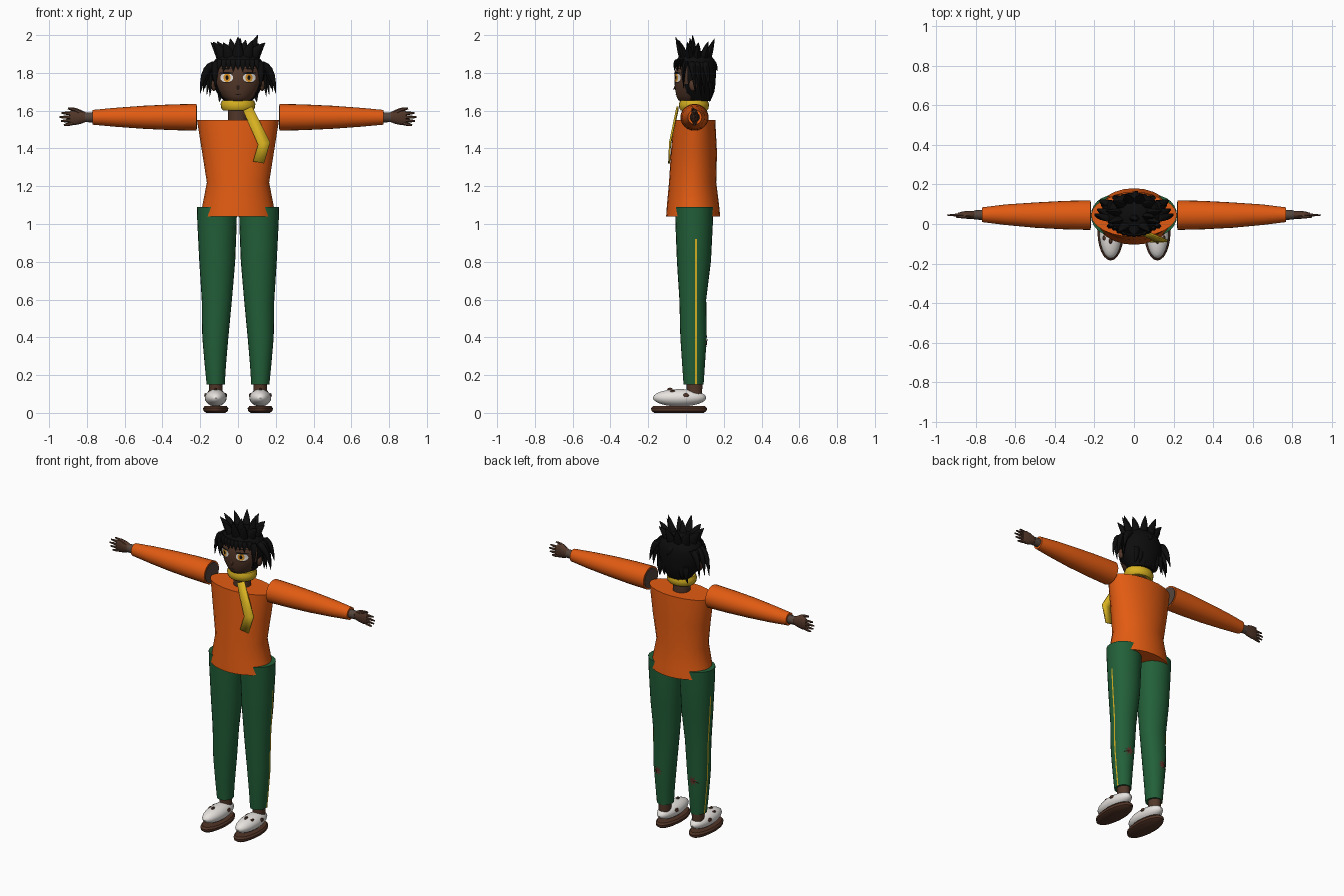
import bpy, bmesh, math, random
from mathutils import Vector

random.seed(4)
cube = bpy.data.objects.get("Cube")
if cube:
    bpy.data.objects.remove(cube)


def material(name, r, g, b):
    m = bpy.data.materials.new(name)
    m.use_nodes = True
    m.diffuse_color = (r, g, b, 1)
    m.node_tree.nodes["Principled BSDF"].inputs["Base Color"].default_value = (r, g, b, 1)
    return m


SKIN = material("dark_skin", .085, .038, .022)
HAIR = material("black_hair", .004, .004, .004)
ORANGE = material("orange_cloth", .76, .105, .006)
GREEN = material("green_cloth", .016, .115, .04)
YELLOW = material("yellow_cloth", .68, .44, .015)
WHITE = material("white", .8, .77, .74)
SOLE = material("sole_brown", .085, .035, .02)
AMBER = material("amber", .75, .3, .02)
SCRAPE = material("scrape_red", .12, .035, .024)
CUFF = material("cuff_taupe", .09, .06, .045)


def finish(name, bm, mat, angle=40):
    bmesh.ops.recalc_face_normals(bm, faces=bm.faces[:])
    me = bpy.data.meshes.new(name)
    bm.to_mesh(me)
    bm.free()
    me.materials.append(mat)
    me.shade_smooth()
    me.set_sharp_from_angle(angle=math.radians(angle))
    ob = bpy.data.objects.new(name, me)
    bpy.context.collection.objects.link(ob)
    return ob


def skin_rings(bm, rings):
    """Bridge rings of vertices and cap both ends."""
    n = len(rings[0])
    for a, b in zip(rings, rings[1:]):
        for i in range(n):
            j = (i + 1) % n
            bm.faces.new((a[i], a[j], b[j], b[i]))
    bm.faces.new(rings[0])
    bm.faces.new(rings[-1])


def loft(name, rings, mat, axis="z", side=1, n=24):
    """Rings are (position, centre 1, centre 2, radius 1, radius 2) along z or x."""
    bm = bmesh.new()
    loops = []
    for p, c1, c2, r1, r2 in rings:
        loop = []
        for i in range(n):
            t = 2 * math.pi * i / n
            u, v = c1 + r1 * math.cos(t), c2 + r2 * math.sin(t)
            loop.append(bm.verts.new((side * u, v, p) if axis == "z" else (side * p, u, v)))
        loops.append(loop)
    skin_rings(bm, loops)
    return finish(name, bm, mat)


def ellipsoid(name, centre, radii, mat, seg=24):
    bm = bmesh.new()
    bmesh.ops.create_uvsphere(bm, u_segments=seg, v_segments=seg // 2, radius=1)
    for v in bm.verts:
        v.co = Vector(a * r + c for a, r, c in zip(v.co, radii, centre))
    return finish(name, bm, mat)


def strand(bm, p0, p1, p2, r, flat=1.0, tip=.05, steps=5, n=6):
    """Tapered tube along a quadratic curve."""
    p0, p1, p2 = Vector(p0), Vector(p1), Vector(p2)
    axis = (p2 - p0).normalized()
    u = axis.cross(Vector((0, 1, 0))).normalized()
    w = axis.cross(u)
    loops = []
    for k in range(steps + 1):
        t = k / steps
        c = p0 * (1 - t) ** 2 + p1 * 2 * t * (1 - t) + p2 * t * t
        s = r * (tip + (1 - tip) * (1 - t ** 2))
        loops.append([bm.verts.new(c + u * s * math.cos(a) + w * s * flat * math.sin(a))
                      for a in (2 * math.pi * i / n for i in range(n))])
    skin_rings(bm, loops)


def ring_at(rings, z):
    for a, b in zip(rings, rings[1:]):
        if a[0] <= z <= b[0]:
            t = (z - a[0]) / (b[0] - a[0])
            return [p + (q - p) * t for p, q in zip(a, b)]
    return rings[-1]


def decal(name, rings, centre, outline, mat, lift, facing=-1, side=1):
    """Thin fan laid over the front (-1) or back (+1) of a lofted form."""
    bm = bmesh.new()
    verts = []
    for dx, dz in [(0, 0)] + outline:
        x, z = centre[0] + dx, centre[1] + dz
        _, cx, cy, rx, ry = ring_at(rings, z)
        y = cy + facing * (ry * math.sqrt(max(0, 1 - ((x - cx) / rx) ** 2)) + lift)
        verts.append(bm.verts.new((side * x, y, z)))
    hub, rim = verts[0], verts[1:]
    for i, v in enumerate(rim):
        bm.faces.new((hub, v, rim[(i + 1) % len(rim)]))
    bm.normal_update()
    ob = finish(name, bm, mat)
    if ob.data.polygons[0].normal.y * facing < 0:
        ob.data.flip_normals()
    return ob


def oval(rx, rz, n=20):
    return [(rx * math.cos(2 * math.pi * i / n), rz * math.sin(2 * math.pi * i / n)) for i in range(n)]


# Torso, neck and scarf
loft("jacket", [(1.04, 0, .038, .2, .143), (1.1, 0, .037, .188, .138), (1.22, 0, .035, .165, .125),
                (1.38, 0, .042, .19, .122), (1.55, 0, .045, .217, .11)], ORANGE)
loft("neck", [(1.5, 0, .045, .052, .05), (1.68, 0, .045, .052, .05)], SKIN)
loft("scarf_loop", [(1.6, 0, .042, .078, .068), (1.61, 0, .042, .088, .077), (1.635, 0, .042, .092, .08),
                    (1.655, 0, .042, .084, .072)], YELLOW)
bm = bmesh.new()
left_edge = [(.027, -.05, 1.6), (.106, -.09, 1.42), (.08, -.094, 1.332)]
right_edge = [(.075, -.05, 1.623), (.17, -.09, 1.432), (.138, -.094, 1.321)]
L, R = [[bm.verts.new(p) for p in e] for e in (left_edge, right_edge)]
for i in range(2):
    bm.faces.new((L[i], L[i + 1], R[i + 1], R[i]))
tail = finish("scarf_tail", bm, YELLOW, 20)
tail.modifiers.new("thickness", "SOLIDIFY").thickness = .01

# Head
HEAD = [(1.64, 0, .03, .035, .04), (1.655, 0, .035, .062, .075), (1.675, 0, .04, .085, .09),
        (1.71, 0, .045, .11, .102), (1.75, 0, .045, .125, .106), (1.8, 0, .045, .13, .105),
        (1.85, 0, .045, .115, .093), (1.9, 0, .045, .05, .05)]
loft("head", HEAD, SKIN, n=32)
bm = bmesh.new()
strand(bm, (0, -.05, 1.735), (0, -.06, 1.72), (0, -.066, 1.71), .008)
finish("nose", bm, SKIN)
decal("mouth", HEAD, (0, 1.685), oval(.018, .002), HAIR, .003)

# Legs, shoes, arms and face details on both sides
LEG = [(.15, .118, .04, .048, .053), (.25, .12, .04, .056, .06), (.4, .12, .04, .069, .07),
       (.6, .112, .036, .08, .071), (.8, .11, .042, .095, .09), (1, .111, .043, .104, .099),
       (1.09, .112, .043, .106, .101)]
SLEEVE = [(.22, .045, 1.565, .075, .071), (.35, .045, 1.565, .072, .068), (.5, .045, 1.565, .064, .061),
          (.65, .047, 1.565, .052, .05), (.77, .047, 1.565, .037, .039)]
HAND = [(.8, .046, 1.565, .02, .022), (.83, .046, 1.567, .021, .036), (.865, .046, 1.567, .018, .044),
        (.89, .046, 1.565, .011, .034)]
FINGERS = [(.922, 1.524), (.938, 1.545), (.945, 1.566), (.935, 1.588)]
for side, word in ((1, "left"), (-1, "right")):
    loft(word + "_trouser_leg", LEG, GREEN, side=side)
    loft(word + "_ankle", [(.09, .118, .045, .035, .04), (.16, .118, .045, .036, .042)], SKIN, side=side)
    loft(word + "_sole", [(0, .118, -.037, .05, .13), (.01, .118, -.037, .065, .146),
                          (.025, .118, -.037, .067, .148), (.036, .118, -.037, .058, .138)], SOLE, side=side)
    ellipsoid(word + "_shoe", (side * .118, -.034, .08), (.058, .141, .046), WHITE)
    for k, (x, y, z) in enumerate([(.17, 0, .093), (.066, 0, .093), (.118, -.085, .122), (.15, -.07, .11)]):
        ellipsoid(f"{word}_shoe_patch_{k}", (side * x, y, z), (.009, .016, .012), SOLE, 8)

    # Side stripe follows the outer edge of the leg
    bm = bmesh.new()
    pairs = []
    for k in range(20):
        z = .15 + .77 * k / 19
        _, cx, cy, rx, ry = ring_at(LEG, z)
        pairs.append([bm.verts.new((side * (cx + rx + .002), .053 + d, z)) for d in (-.005, .005)])
    for (a, b), (c, d) in zip(pairs, pairs[1:]):
        bm.faces.new((a, b, d, c) if side > 0 else (a, c, d, b))
    stripe = finish(word + "_leg_stripe", bm, YELLOW)
    if stripe.data.polygons[0].normal.x * side < 0:
        stripe.data.flip_normals()

    # Ragged scrape on the calf
    star = []
    for i in range(18):
        t = 2 * math.pi * i / 18
        r = random.uniform(.03, .042) if i % 2 else .014
        star.append((r * math.cos(t), r * math.sin(t)))
    decal(word + "_calf_scrape", LEG, (.125, .375), star, SCRAPE, .004, 1, side)

    # Arm
    loft(word + "_sleeve", SLEEVE, ORANGE, "x", side)
    loft(word + "_shoulder_end", [(.217, .045, 1.565, .066, .062), (.221, .045, 1.565, .066, .062)],
         CUFF, "x", side)
    loft(word + "_wrist", [(.75, .046, 1.565, .027, .027), (.81, .046, 1.565, .023, .026)], CUFF, "x", side)
    loft(word + "_hand", HAND, SKIN, "x", side, 16)
    bm = bmesh.new()
    for x, z in FINGERS:
        mid = 1.565 + (z - 1.565) * .95
        strand(bm, (side * .865, .046, 1.565 + (z - 1.565) * .7), (side * .9, .046, mid),
               (side * x, .044, z), .0105, .85, .45)
    strand(bm, (side * .825, .04, 1.585), (side * .86, .035, 1.61), (side * .9, .036, 1.612), .012, .9, .45)
    finish(word + "_fingers", bm, SKIN)

    # Eye, brow and ear
    eye = (.06, 1.775)
    decal(word + "_eye_white", HEAD, eye, oval(.034, .025), WHITE, .002, -1, side)
    decal(word + "_iris", HEAD, (.058, 1.775), oval(.019, .023), AMBER, .0035, -1, side)
    decal(word + "_pupil", HEAD, (.058, 1.775), oval(.008, .012), HAIR, .005, -1, side)
    decal(word + "_lash", HEAD, (.062, 1.799), oval(.037, .005), HAIR, .005, -1, side)
    decal(word + "_lower_lash", HEAD, (.062, 1.75), oval(.022, .002), HAIR, .004, -1, side)
    decal(word + "_brow", HEAD, (.062, 1.822), oval(.032, .003), HAIR, .004, -1, side)
    ellipsoid(word + "_ear", (side * .128, .037, 1.735), (.014, .022, .032), SKIN, 12)

# Hair shell, open over the face
hair = loft("hair_cap", [(1.652, 0, .065, .075, .065), (1.7, 0, .055, .115, .095), (1.74, 0, .05, .133, .106),
                         (1.785, 0, .05, .14, .108), (1.835, 0, .05, .14, .109), (1.87, 0, .05, .122, .1),
                         (1.9, 0, .05, .085, .075), (1.915, 0, .05, .04, .04)], HAIR, n=32)
bm = bmesh.new()
bm.from_mesh(hair.data)
face_area = [f for f in bm.faces if f.calc_center_median().y < 0 and f.calc_center_median().z < 1.83]
bmesh.ops.delete(bm, geom=face_area, context="FACES")
bm.to_mesh(hair.data)
bm.free()

# Crown of spikes
bm = bmesh.new()
for i in range(11):
    t = 2 * math.pi * (i + .25) / 11
    c, s = math.cos(t), math.sin(t)
    top = 1.955 + .035 * (1 - abs(c)) + random.uniform(-.012, .008)
    strand(bm, (.075 * c, .05 + .06 * s, 1.86), (.095 * c, .05 + .08 * s, 1.92),
           (.145 * c, .05 + .105 * s, top), .034, .7)
strand(bm, (.06, .04, 1.88), (.075, .04, 1.93), (.104, .035, 2), .03, .7)
strand(bm, (0, .03, 1.88), (0, .03, 1.93), (.012, .02, 1.985), .03, .7)
finish("hair_spikes", bm, HAIR, 60)

# Fringe over the brow and locks beside the face
bm = bmesh.new()
for i in range(9):
    x = -.1 + .025 * i
    y = .05 - .112 * math.sqrt(1 - (x / .14) ** 2)
    strand(bm, (x * .9, y + .012, 1.87), (x, y - .002, 1.85), (x * 1.04, y, 1.818 - .012 * (i % 2)), .018, .5)
for side in (1, -1):
    strand(bm, (side * .108, 0, 1.86), (side * .13, -.02, 1.82), (side * .118, -.012, 1.72), .022, .7)
    # Side tufts flick outward
    for y, x, z in [(.03, .2, 1.69), (.055, .185, 1.7), (.08, .165, 1.685), (.1, .175, 1.72), (.06, .15, 1.675)]:
        strand(bm, (side * .115, y, 1.85), (side * (x - .012), y + .01, 1.83), (side * x, y + .02, z), .024, .9)
# Ragged nape
for i in range(7):
    x = -.09 + .03 * i
    strand(bm, (x, .13, 1.75), (x, .14, 1.7), (x * 1.1, .125, 1.645 + .012 * (i % 2)), .022, .6)
strand(bm, (0, .13, 1.86), (0, .16, 1.85), (.02, .165, 1.81), .022, .7)
finish("hair_locks", bm, HAIR, 60)
